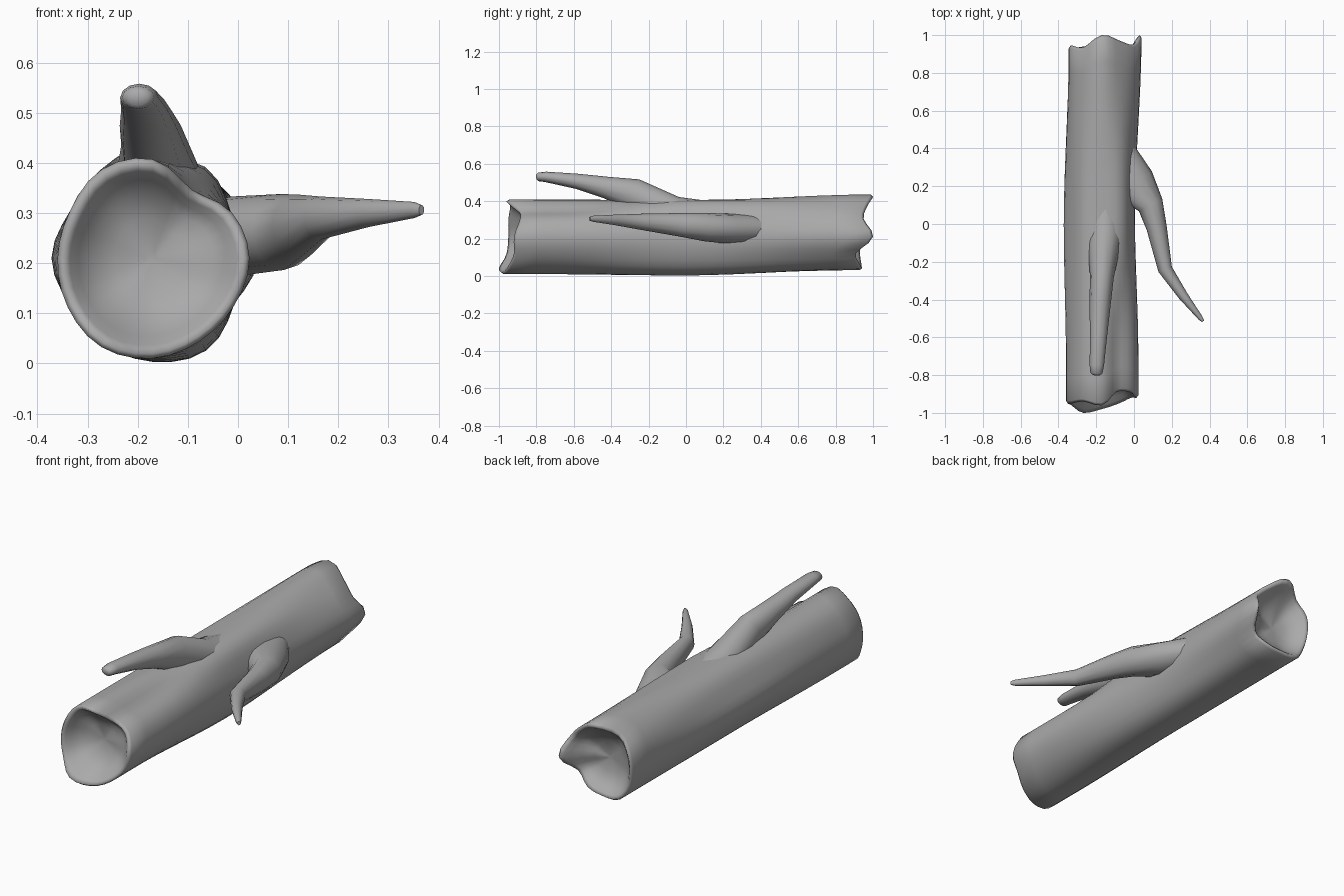
import bpy, bmesh, math
from mathutils import Vector

if "Cube" in bpy.data.objects:
    bpy.data.objects.remove(bpy.data.objects["Cube"], do_unlink=True)

bark = bpy.data.materials.new("grey_bark")
bark.use_nodes = True
GREY = (0.4, 0.4, 0.4, 1)
bark.diffuse_color = GREY
bark.node_tree.nodes["Principled BSDF"].inputs["Base Color"].default_value = GREY


def loft(name, rings, angle):
    """Skin a list of closed rings and cap both ends."""
    bm = bmesh.new()
    rows = [[bm.verts.new(p) for p in ring] for ring in rings]
    n = len(rows[0])
    for a, b in zip(rows, rows[1:]):
        for i in range(n):
            j = (i + 1) % n
            bm.faces.new((a[i], a[j], b[j], b[i]))
    bm.faces.new(rows[0])
    bm.faces.new(rows[-1])
    bmesh.ops.recalc_face_normals(bm, faces=bm.faces)
    mesh = bpy.data.meshes.new(name)
    bm.to_mesh(mesh)
    bm.free()
    mesh.materials.append(bark)
    obj = bpy.data.objects.new(name, mesh)
    bpy.context.collection.objects.link(obj)
    bpy.ops.object.select_all(action='DESELECT')
    obj.select_set(True)
    bpy.context.view_layer.objects.active = obj
    bpy.ops.object.shade_smooth_by_angle(angle=math.radians(angle))


def around(values, i):
    """Smooth periodic curve through values given every 30 degrees."""
    u = i * len(values) / SIDES
    k, f = int(u), u % 1
    a, b, c, d = (values[(k + o) % len(values)] for o in (-1, 0, 1, 2))
    return b + 0.5 * f * (c - a + f * (2*a - 5*b + 4*c - d + f * (3*(b - c) + d - a)))


# Log: radii and jagged end positions by angle, from the +x side over the top
SIDES = 36
CENTRE = Vector((-0.17, 0, 0.21))
front_r = [.193, .182, .157, .197, .204, .19, .19, .196, .205, .2, .19, .188]
mid_r = [.175, .18, .21, .195, .203, .19, .202, .19, .197, .207, .213, .187]
back_r = [.21, .2, .2, .226, .205, .19, .175, .18, .195, .175, .18, .185]
front_y = [-.92, -.89, -.89, -.96, -.94, -.95, -.95, -.96, -1, -.98, -.95, -.92]
back_y = [1, .95, .97, 1, .935, .945, .94, .93, .94, .94, .93, .91]


def log_ring(t, scale=1, inset=0, flatten=0):
    ring = []
    for i in range(SIDES):
        a = 2 * math.pi * i / SIDES
        end, spread = (front_r, 1.3) if t < 0.5 else (back_r, 1)
        w = min(1, spread * abs(2 * t - 1))
        w = w * w * (3 - 2 * w)
        r = scale * (around(mid_r, i) * (1 - w) + around(end, i) * w)
        y0, y1 = around(front_y, i), around(back_y, i)
        y = y0 + (y1 - y0) * t
        mean = -0.94 if t < 0.5 else 0.95
        y += (mean - y) * flatten + inset
        ring.append(CENTRE + Vector((r * math.cos(a), y, r * math.sin(a))))
    return ring


# Hollow end profile: scale, depth, and how far the jagged edge fades out
bowl = [(.06, .09, 1), (.4, .083, .85), (.64, .062, .5), (.78, .036, .25), (.87, .013, .1), (.95, 0, 0)]
rings = [log_ring(0, s, d, f) for s, d, f in bowl]
rings += [log_ring(i / 14, 1, 0.014 * (i == 0) - 0.014 * (i == 14)) for i in range(15)]
rings += [log_ring(1, s, -d, f) for s, d, f in reversed(bowl)]
loft("hollow_log", rings, 150)


def branch(name, path):
    """Tapered limb; each path entry is centre x, y, z, half width, half height."""
    pts = [Vector(p[:3]) for p in path]
    rings = []
    for k, (p, row) in enumerate(zip(pts, path)):
        along = (pts[min(k + 1, len(pts) - 1)] - pts[max(k - 1, 0)]).normalized()
        side = along.cross(Vector((0, 0, 1))).normalized()
        up = side.cross(along)
        rings.append([p + side * row[3] * math.cos(a) + up * row[4] * math.sin(a)
                      for a in (2 * math.pi * i / 12 for i in range(12))])
    loft(name, rings, 60)


# Upper branch leaning forward along the log
branch("upper_branch", [
    (-.15, .2, .31, .08, .08), (-.155, -.06, .335, .095, .09),
    (-.17, -.28, .435, .063, .087), (-.18, -.43, .474, .056, .058),
    (-.187, -.58, .506, .046, .041), (-.197, -.75, .53, .038, .028),
    (-.199, -.79, .53, .032, .023), (-.2, -.8, .528, .018, .014)])

# Side branch curving out to the left and forward
branch("side_branch", [
    (-.09, .42, .25, .075, .075), (-.01, .22, .253, .12, .08), (.088, .1, .262, .07, .076),
    (.12, -.02, .273, .054, .064), (.165, -.24, .29, .038, .043),
    (.26, -.38, .3, .026, .028), (.352, -.498, .306, .013, .016),
    (.366, -.515, .306, .007, .01)])
